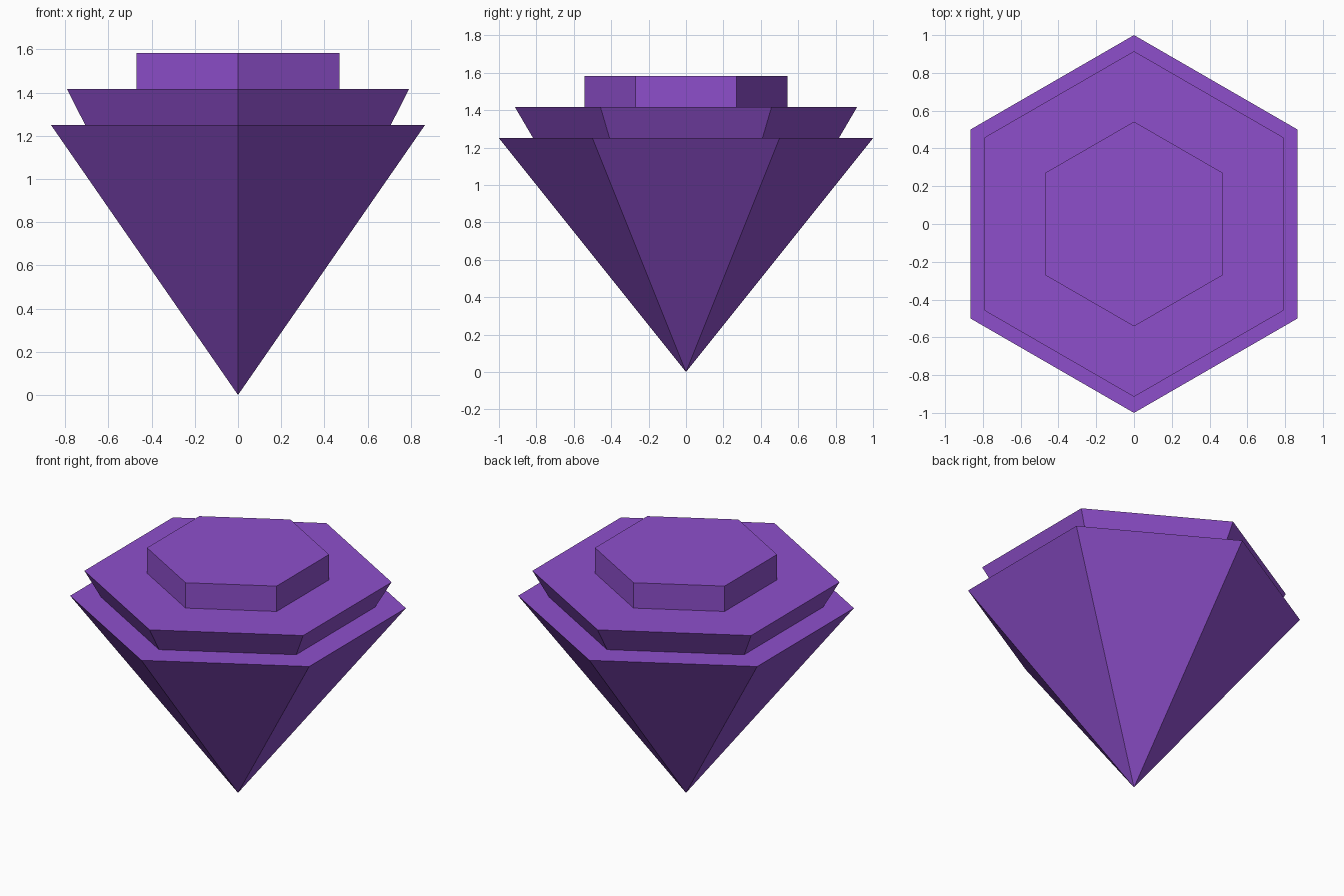
import bpy
import bmesh
from math import sin, cos, tau

cube = bpy.data.objects.get("Cube")
if cube:
    bpy.data.objects.remove(cube, do_unlink=True)

purple = bpy.data.materials.new("amethyst_purple")
purple.use_nodes = True
colour = (0.27, 0.078, 0.60, 1)
purple.diffuse_color = colour
purple.node_tree.nodes["Principled BSDF"].inputs["Base Color"].default_value = colour


def hex_ring(bm, radius, z):
    """Six corners with points on the y axis, or one point for radius zero."""
    if radius == 0:
        return [bm.verts.new((0, 0, z))]
    return [bm.verts.new((radius * sin(tau * i / 6), radius * cos(tau * i / 6), z))
            for i in range(6)]


def hex_tier(name, low_radius, high_radius, low_z, high_z):
    """Closed six-sided tier, tapering between two radii."""
    bm = bmesh.new()
    low, high = hex_ring(bm, low_radius, low_z), hex_ring(bm, high_radius, high_z)
    for i in range(6):
        j = (i + 1) % 6
        base = [low[0]] if len(low) == 1 else [low[i], low[j]]
        bm.faces.new(base + [high[j], high[i]])
    bm.faces.new(high)
    if len(low) > 1:
        bm.faces.new(low)
    bmesh.ops.recalc_face_normals(bm, faces=bm.faces)
    mesh = bpy.data.meshes.new(name)
    bm.to_mesh(mesh)
    bm.free()
    mesh.materials.append(purple)
    obj = bpy.data.objects.new(name, mesh)
    bpy.context.collection.objects.link(obj)


# Pointed base, flared middle tier and straight top cap
hex_tier("gem_point", 0, 1.0, 0, 1.25)
hex_tier("gem_collar", 0.817, 0.915, 1.25, 1.417)
hex_tier("gem_cap", 0.542, 0.542, 1.417, 1.583)
